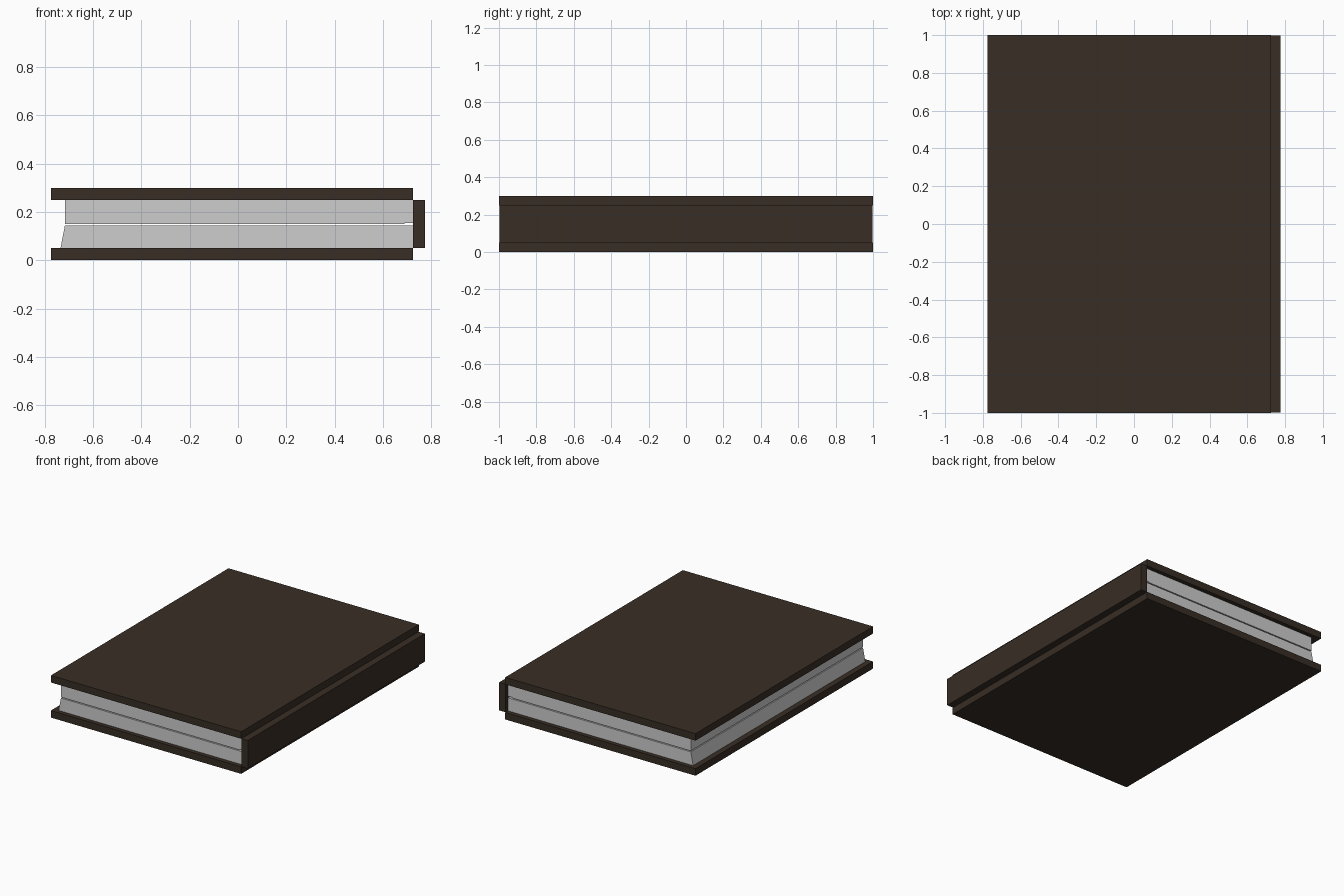
import bpy
import bmesh

cube = bpy.data.objects.get("Cube")
if cube:
    bpy.data.objects.remove(cube, do_unlink=True)


def make_material(name, color):
    mat = bpy.data.materials.new(name)
    mat.use_nodes = True
    mat.diffuse_color = (*color, 1)
    bsdf = mat.node_tree.nodes["Principled BSDF"]
    bsdf.inputs["Base Color"].default_value = (*color, 1)
    bsdf.inputs["Roughness"].default_value = 0.8
    return mat


leather = make_material("dark brown leather", (0.039, 0.027, 0.018))
paper = make_material("pale grey paper", (0.61, 0.61, 0.61))


def extrude_profile(name, profile, half_depth, mat):
    """Extrude an (x, z) outline along y, centred on y = 0."""
    bm = bmesh.new()
    face = bm.faces.new([bm.verts.new((x, -half_depth, z)) for x, z in profile])
    result = bmesh.ops.extrude_face_region(bm, geom=[face])
    moved = [v for v in result["geom"] if isinstance(v, bmesh.types.BMVert)]
    bmesh.ops.translate(bm, verts=moved, vec=(0, 2 * half_depth, 0))
    bmesh.ops.recalc_face_normals(bm, faces=bm.faces)
    mesh = bpy.data.meshes.new(name)
    bm.to_mesh(mesh)
    bm.free()
    mesh.materials.append(mat)
    obj = bpy.data.objects.new(name, mesh)
    bpy.context.collection.objects.link(obj)
    return obj


def rectangle(x0, x1, z0, z1):
    return [(x0, z0), (x1, z0), (x1, z1), (x0, z1)]


FORE, HINGE, BACK = -0.775, 0.725, 0.775   # key x positions
BOARD, HEIGHT = 0.05, 0.30                 # board thickness, total height
PAGE_HALF = 0.97                           # pages sit inside the boards

# Boards and spine
extrude_profile("bottom_cover", rectangle(FORE, HINGE, 0, BOARD), 1, leather)
extrude_profile("top_cover", rectangle(FORE, HINGE, HEIGHT - BOARD, HEIGHT), 1, leather)
extrude_profile("spine", rectangle(HINGE, BACK, BOARD, HEIGHT - BOARD), 0.997, leather)

# Lower page block, flaring out at its foot
extrude_profile("lower_pages", [(-0.735, BOARD), (HINGE, BOARD),
                                (HINGE, 0.143), (-0.717, 0.143)], PAGE_HALF, paper)

# Upper page block, with a small step beside the spine
extrude_profile("upper_pages", [(-0.717, 0.15), (0.69, 0.15), (0.69, 0.154),
                                (HINGE, 0.154), (HINGE, HEIGHT - BOARD),
                                (-0.717, HEIGHT - BOARD)], PAGE_HALF, paper)
